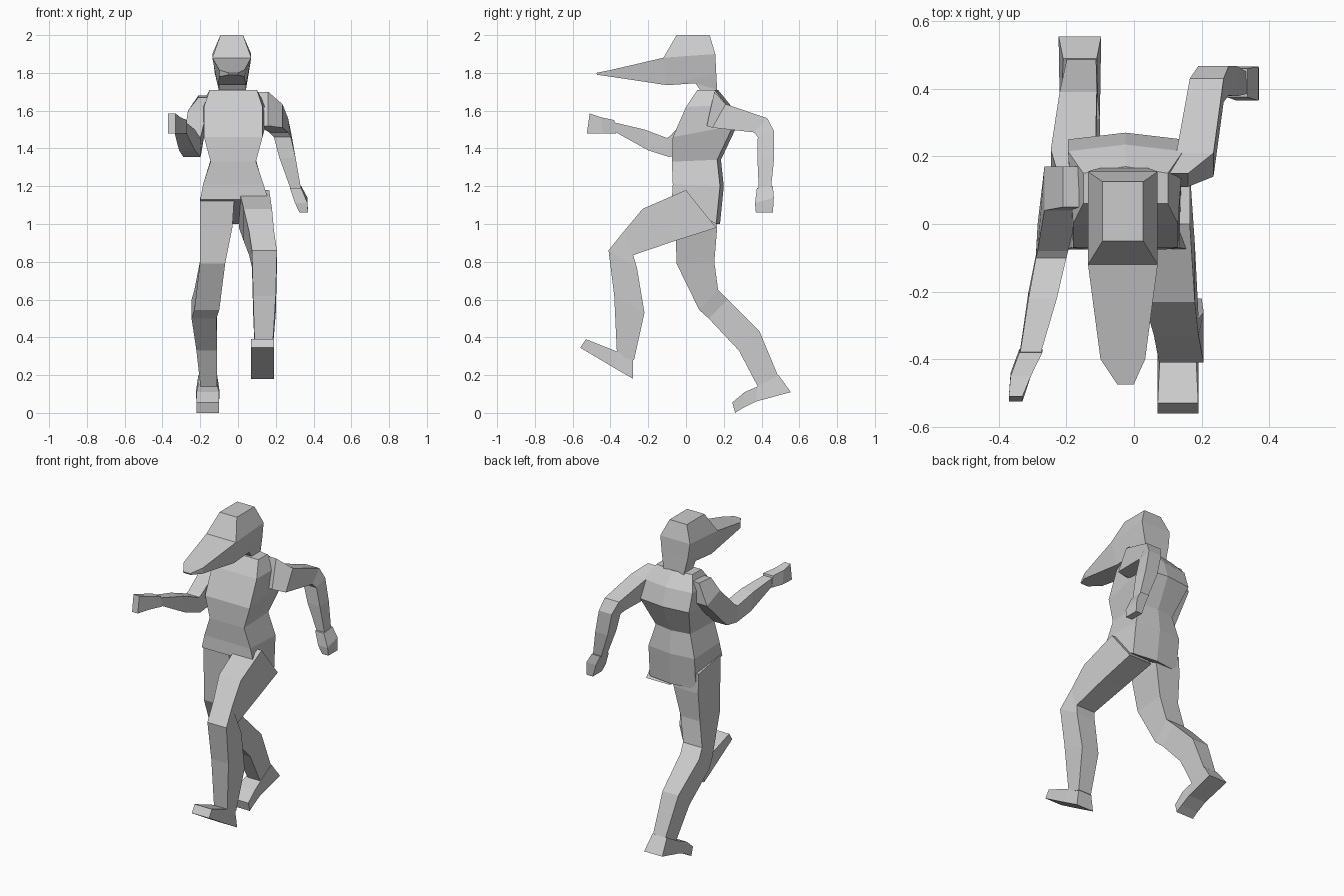
import bpy, bmesh


def loft(name, sections, bulge=0.0):
    """Skin four-sided rings. Each section: centre x, half width, y/z of first edge,
    y/z of second edge, optional half width of the second edge.
    bulge pushes a middle point out of the second (back) edge."""
    bm = bmesh.new()
    rings = []
    for cx, w, y1, z1, y2, z2, *rest in sections:
        w2 = rest[0] if rest else w
        pts = [(cx - w, y1, z1), (cx + w, y1, z1), (cx + w2, y2, z2)]
        if bulge:
            pts.append((cx, y2 + bulge, z2))
        pts.append((cx - w2, y2, z2))
        rings.append([bm.verts.new(p) for p in pts])
    n = len(rings[0])
    for a, b in zip(rings, rings[1:]):
        for i in range(n):
            j = (i + 1) % n
            bm.faces.new((a[i], a[j], b[j], b[i]))
    bm.faces.new(rings[0])
    bm.faces.new(rings[-1])
    bmesh.ops.recalc_face_normals(bm, faces=bm.faces)
    mesh = bpy.data.meshes.new(name)
    bm.to_mesh(mesh)
    bm.free()
    obj = bpy.data.objects.new(name, mesh)
    bpy.context.collection.objects.link(obj)
    return obj


# Torso, from shoulders down to the slanted pelvis
loft("torso", [
    (-.025, .125, .06, 1.71, .15, 1.71),
    (-.025, .155, .00, 1.62, .215, 1.63, .17),
    (-.025, .155, -.07, 1.46, .25, 1.52, .17),
    (-.025, .12, -.075, 1.33, .165, 1.34),
    (-.025, .16, -.07, 1.21, .18, 1.20),
    (-.02, .18, -.075, 1.13, .16, 1.00, .16),
], bulge=.02)

# Head with neck
loft("head", [
    (-.033, .06, -.05, 2.0, .125, 2.0),
    (-.033, .103, -.12, 1.88, .155, 1.90),
    (-.033, .075, -.10, 1.735, .16, 1.80, .09),
    (-.03, .072, .05, 1.745, .165, 1.71),
    (-.03, .07, .11, 1.66, .17, 1.64),
])

# Long tapered snout
loft("snout", [
    (-.033, .103, -.12, 1.88, -.10, 1.735, .075),
    (-.033, .066, -.40, 1.815, -.40, 1.78),
    (-.025, .024, -.475, 1.80, -.47, 1.79),
])

# Right arm, swung back with the forearm hanging
loft("right_arm", [
    (.10, .06, .15, 1.70, .11, 1.52),
    (.18, .055, .21, 1.635, .14, 1.51),
    (.215, .05, .43, 1.56, .36, 1.485),
    (.235, .045, .467, 1.49, .38, 1.46),
    (.262, .043, .467, 1.35, .378, 1.35),
    (.305, .028, .45, 1.19, .385, 1.19),
])
loft("right_hand", [
    (.305, .03, .46, 1.20, .375, 1.19),
    (.335, .033, .465, 1.14, .365, 1.11),
    (.348, .022, .46, 1.06, .37, 1.06),
])

# Left arm, bent forward
loft("left_arm", [
    (-.15, .06, .05, 1.67, .17, 1.68),
    (-.215, .05, .04, 1.60, .17, 1.55),
    (-.24, .045, -.08, 1.47, .00, 1.37),
    (-.245, .045, -.10, 1.455, -.09, 1.355),
    (-.27, .042, -.22, 1.50, -.20, 1.39),
    (-.308, .03, -.39, 1.54, -.38, 1.49),
])
loft("left_hand", [
    (-.305, .034, -.38, 1.55, -.37, 1.48),
    (-.335, .03, -.45, 1.565, -.44, 1.48),
    (-.35, .02, -.51, 1.585, -.525, 1.48),
])

# Right leg, raised in front
loft("right_leg", [
    (.085, .08, .00, 1.18, .16, .98),
    (.105, .075, -.23, 1.08, -.06, .91),
    (.125, .066, -.33, .96, -.28, .835),
    (.14, .066, -.41, .86, -.26, .77),
    (.14, .06, -.38, .62, -.22, .53),
    (.135, .045, -.365, .30, -.275, .28),
])
loft("right_foot", [
    (.13, .045, -.28, .295, -.28, .18, .06),
    (.13, .052, -.365, .325, -.38, .238, .06),
    (.13, .06, -.53, .39, -.56, .345),
])

# Left leg, pushing off behind
loft("left_leg", [
    (-.11, .09, -.06, 1.14, .16, 1.10),
    (-.115, .085, -.055, .98, .165, .98),
    (-.135, .067, -.05, .79, .15, .80),
    (-.165, .066, .07, .545, .17, .65),
    (-.18, .066, .12, .50, .22, .60),
    (-.165, .055, .28, .33, .39, .43),
    (-.155, .043, .385, .13, .49, .19),
])
loft("left_foot", [
    (-.16, .05, .49, .20, .555, .11, .063),
    (-.16, .052, .38, .14, .37, .06, .06),
    (-.16, .06, .31, .11, .30, .025),
    (-.16, .06, .245, .055, .26, .0),
])
